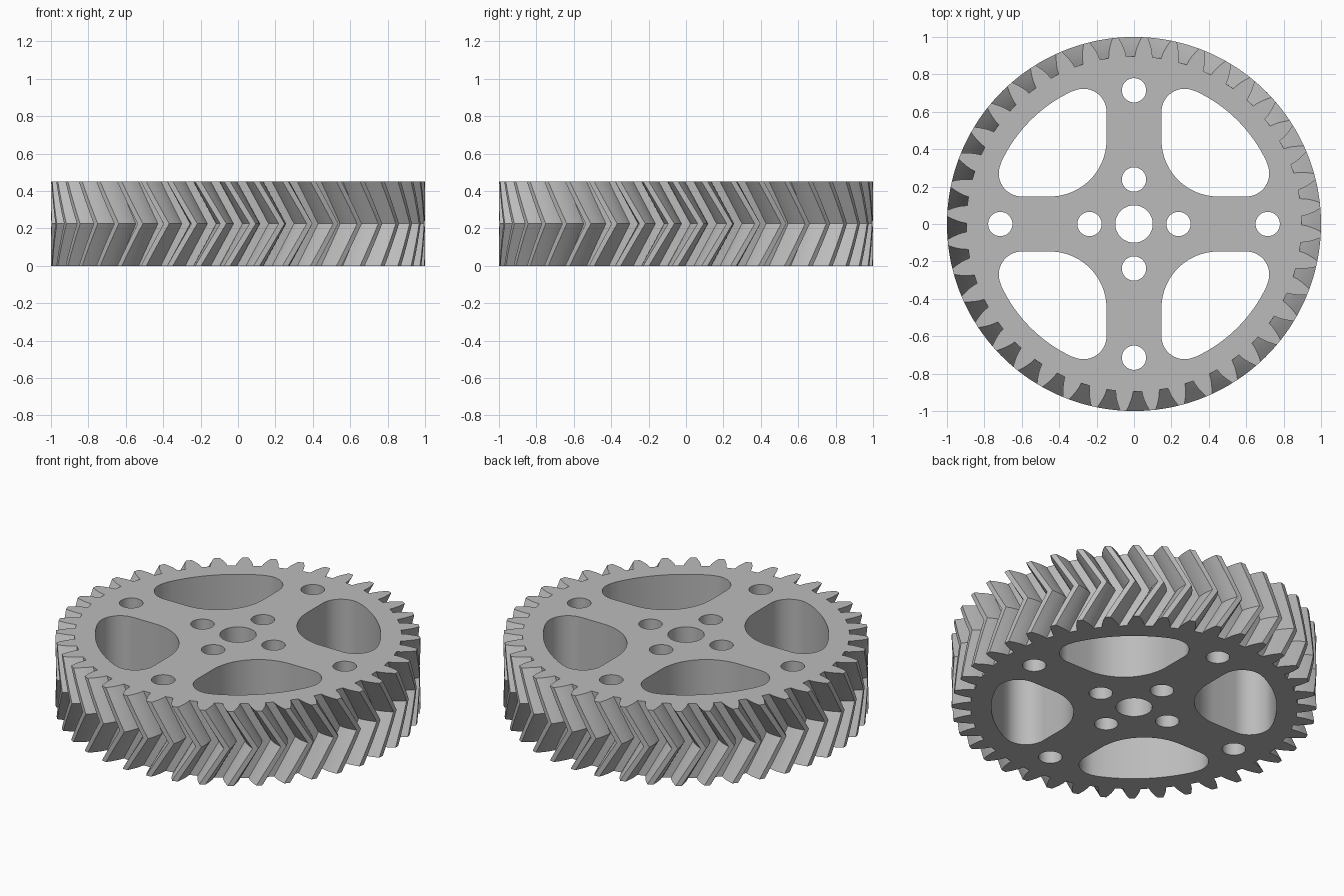
import bpy, bmesh
from math import pi, sin, cos, tan, acos, radians

cube = bpy.data.objects.get("Cube")
if cube:
    bpy.data.objects.remove(cube)

# Gear proportions
TEETH = 40
TIP = 1.0
MODULE = 2 * TIP / (TEETH + 2)
PITCH_R = MODULE * TEETH / 2
ROOT = PITCH_R - MODULE * 7 / 6
BASE = PITCH_R * cos(radians(20))
HEIGHT = 0.45
TWIST = HEIGHT / 2 * tan(radians(30)) / PITCH_R
STEP = 2 * pi / TEETH


def polar(r, a, cx=0, cy=0):
    return cx + r * cos(a), cy + r * sin(a)


def arc(cx, cy, r, start, end, n):
    return [polar(r, radians(start + (end - start) * i / n), cx, cy)
            for i in range(n + 1)]


def half_angle(r):
    """Half the angular width of an involute tooth at radius r."""
    inv = lambda a: tan(a) - a
    return 0.95 * pi / (2 * TEETH) + inv(radians(20)) - inv(acos(BASE / r))


def tooth_outline():
    radii = [ROOT + (TIP - ROOT) * i / 4 for i in range(5)]
    pts = []
    for k in range(TEETH):
        mid = (k + 0.5) * STEP
        pts += [polar(r, mid - half_angle(r)) for r in radii]
        pts += [polar(r, mid + half_angle(r)) for r in reversed(radii)]
    return pts


def window_outline():
    """Rounded opening between two spokes, in the first quadrant."""
    return (arc(0.45, 0.45, 0.303, 180, 270, 20)
            + arc(0.60, 0.27, 0.123, 270, 384.2, 16)
            + arc(0, 0, 0.783, 25.5, 64.5, 16)
            + arc(0.27, 0.60, 0.123, 65.8, 180, 16))


def turn(pts, a):
    return [(x * cos(a) - y * sin(a), x * sin(a) + y * cos(a)) for x, y in pts]


def add_wall(bm, levels):
    """Join stacked outlines [(points, z), ...]; return bottom and top edges."""
    rings = [[bm.verts.new((x, y, z)) for x, y in pts] for pts, z in levels]
    n = len(rings[0])
    for a, b in zip(rings, rings[1:]):
        for i in range(n):
            j = (i + 1) % n
            bm.faces.new((a[i], a[j], b[j], b[i]))
    return [[bm.edges.get((r[i], r[(i + 1) % n])) for i in range(n)]
            for r in (rings[0], rings[-1])]


bm = bmesh.new()
caps = [[], []]

# Herringbone rim: the teeth lean one way up to mid height, then back
SLICES = 8
teeth = tooth_outline()
levels = []
for i in range(SLICES + 1):
    t = i / SLICES
    levels.append((turn(teeth, -TWIST * abs(2 * t - 1)), HEIGHT * t))
walls = [add_wall(bm, levels)]

# Axle hole, bolt holes and windows
holes = [arc(0, 0, 0.1, 0, 360, 48)[:-1]]
for q in range(4):
    for dist in (0.238, 0.715):
        holes.append(turn(arc(dist, 0, 0.065, 0, 360, 32)[:-1], q * pi / 2))
    holes.append(turn(window_outline(), q * pi / 2))
walls += [add_wall(bm, [(h, 0), (h, HEIGHT)]) for h in holes]

# Flat bottom and top faces
for low, high in walls:
    caps[0] += low
    caps[1] += high
for edges in caps:
    bmesh.ops.triangle_fill(bm, edges=edges, use_beauty=True)
bmesh.ops.recalc_face_normals(bm, faces=bm.faces)

mesh = bpy.data.meshes.new("herringbone_gear")
bm.to_mesh(mesh)
bm.free()
gear = bpy.data.objects.new("herringbone_gear", mesh)
bpy.context.collection.objects.link(gear)

# Plain grey metal
grey = bpy.data.materials.new("grey_metal")
grey.use_nodes = True
colour = (0.5, 0.5, 0.5, 1)
grey.diffuse_color = colour
grey.node_tree.nodes["Principled BSDF"].inputs["Base Color"].default_value = colour
mesh.materials.append(grey)

# Smooth hole walls with sharp rims
bpy.context.view_layer.objects.active = gear
gear.select_set(True)
bpy.ops.object.shade_smooth_by_angle(angle=radians(20))
